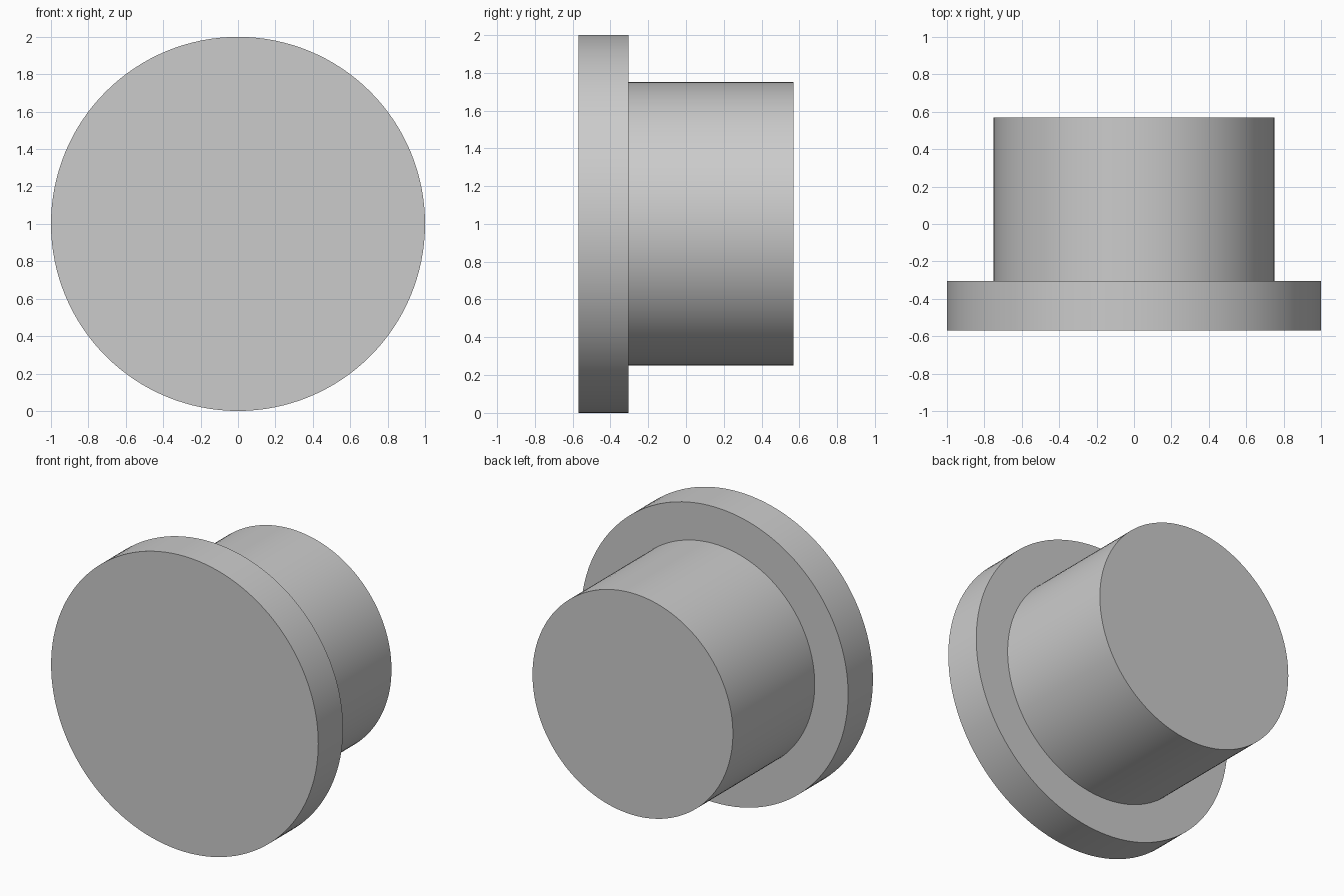
import bpy, bmesh
from math import cos, sin, tau, radians

cube = bpy.data.objects.get("Cube")
if cube:
    bpy.data.objects.remove(cube, do_unlink=True)

SEGMENTS = 128

grey = bpy.data.materials.new("light grey")
grey.use_nodes = True
colour = (0.6, 0.6, 0.6, 1)
grey.diffuse_color = colour
grey.node_tree.nodes["Principled BSDF"].inputs["Base Color"].default_value = colour


def ring(bm, radius, y):
    """Circle of vertices around the plug's front-to-back axis."""
    angles = [tau * i / SEGMENTS for i in range(SEGMENTS)]
    return [bm.verts.new((radius * cos(a), y, 1 + radius * sin(a))) for a in angles]


# Stepped profile: wide front flange, narrower shank behind it
profile = [(1, -0.57), (1, -0.305), (0.75, -0.305), (0.75, 0.57)]
bm = bmesh.new()
rings = [ring(bm, r, y) for r, y in profile]
for a, b in zip(rings, rings[1:]):
    for i in range(SEGMENTS):
        j = (i + 1) % SEGMENTS
        bm.faces.new((a[i], a[j], b[j], b[i]))

# Flat end discs
bm.faces.new(rings[0])
bm.faces.new(rings[-1])
bmesh.ops.recalc_face_normals(bm, faces=bm.faces)

mesh = bpy.data.meshes.new("flanged_plug")
bm.to_mesh(mesh)
bm.free()
mesh.materials.append(grey)
plug = bpy.data.objects.new("flanged_plug", mesh)
bpy.context.collection.objects.link(plug)

# Smooth round sides with crisp rims
bpy.ops.object.select_all(action="DESELECT")
plug.select_set(True)
bpy.context.view_layer.objects.active = plug
bpy.ops.object.shade_smooth_by_angle(angle=radians(30))
